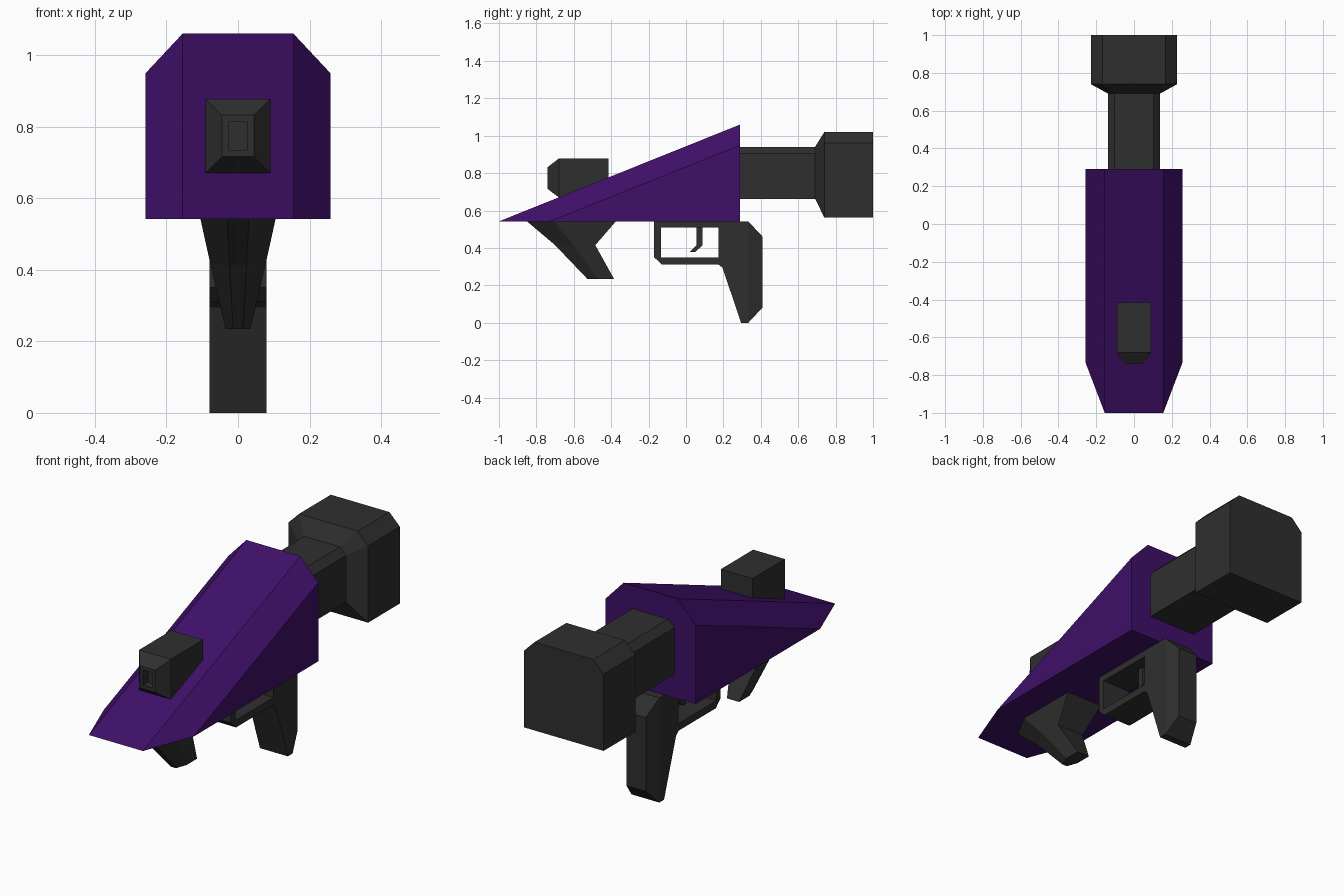
import bpy, bmesh

if "Cube" in bpy.data.objects:
    bpy.data.objects.remove(bpy.data.objects["Cube"])


def material(name, color):
    m = bpy.data.materials.new(name)
    m.diffuse_color = (*color, 1)
    m.use_nodes = True
    m.node_tree.nodes["Principled BSDF"].inputs["Base Color"].default_value = m.diffuse_color
    return m


PURPLE = material("purple", (0.05, 0.005, 0.14))
DARK = material("dark_grey", (0.028, 0.028, 0.028))


def finish(name, bm, mat):
    bmesh.ops.recalc_face_normals(bm, faces=bm.faces)
    mesh = bpy.data.meshes.new(name)
    bm.to_mesh(mesh)
    bm.free()
    mesh.materials.append(mat)
    bpy.context.collection.objects.link(bpy.data.objects.new(name, mesh))


def loft(name, rings, mat=DARK):
    """Skin a list of equal-length point rings and cap both ends."""
    bm = bmesh.new()
    rows = [[bm.verts.new(p) for p in ring] for ring in rings]
    n = len(rows[0])
    for a, b in zip(rows, rows[1:]):
        for i in range(n):
            j = (i + 1) % n
            bm.faces.new((a[i], a[j], b[j], b[i]))
    bm.faces.new(rows[0])
    bm.faces.new(rows[-1])
    finish(name, bm, mat)


def rect(y, w, z0, z1, c=0):
    """Rectangle across the model at depth y, optional chamfer on top corners."""
    half = [(w, z0), (w, z1 - c), (w - c, z1)] if c else [(w, z0), (w, z1)]
    return [(x, y, z) for x, z in half] + [(-x, y, z) for x, z in reversed(half)]


def prism(name, profile, w):
    """Side profile (y, z) extruded across x."""
    loft(name, [[(x, y, z) for y, z in profile] for x in (-w, w)])


# Wedge body with chamfered top edges
bm = bmesh.new()
for s in (-1, 1):
    for x, y, z in ((.155, -1, .542), (.258, -.73, .542), (.258, .29, .542),
                    (.258, .29, .95), (.155, .29, 1.06)):
        bm.verts.new((s * x, y, z))
bmesh.ops.convex_hull(bm, input=bm.verts)
bmesh.ops.dissolve_limit(bm, angle_limit=0.03, verts=bm.verts, edges=bm.edges)
finish("wedge_body", bm, PURPLE)

# Rear barrel flaring into the end block
loft("rear_barrel", [rect(.28, .137, .663, .94, .035), rect(.69, .137, .663, .94, .035),
                     rect(.74, .228, .562, 1.02, .06), rect(1, .228, .562, 1.02, .06)])

# Sight with bevelled front and recessed opening
loft("sight", [rect(-.415, .091, .67, .878), rect(-.68, .091, .67, .878),
               rect(-.74, .045, .716, .832), rect(-.74, .027, .735, .813),
               rect(-.70, .027, .735, .813)])

# Rear grip with bevelled back
loft("rear_grip", [rect(.175, .08, .31, .542), rect(.195, .08, .295, .542),
                   rect(.294, .08, 0, .542), rect(.333, .08, 0, .542),
                   rect(.408, .055, .08, .462)])

# Trigger guard frame
prism("trigger_guard", [(.175, .542), (-.17, .542), (-.17, .35), (-.13, .312), (.175, .312),
                        (.175, .35), (-.135, .35), (-.135, .508), (.175, .508)], .08)

# Trigger
prism("trigger", [(.057, .51), (.088, .51), (.088, .415), (.05, .378), (.02, .378),
                  (.057, .415)], .02)

# Tapered, bent front grip
rings = []
for z, front, side, back, f, w in ((.542, -.85, -.71, -.375, .03, .105),
                                   (.415, -.70, -.60, -.485, .024, .077),
                                   (.235, -.528, -.47, -.385, .014, .035)):
    half = [(f, front), (w, side), (w, back)]
    rings.append([(x, y, z) for x, y in half] + [(-x, y, z) for x, y in reversed(half)])
loft("front_grip", rings)
